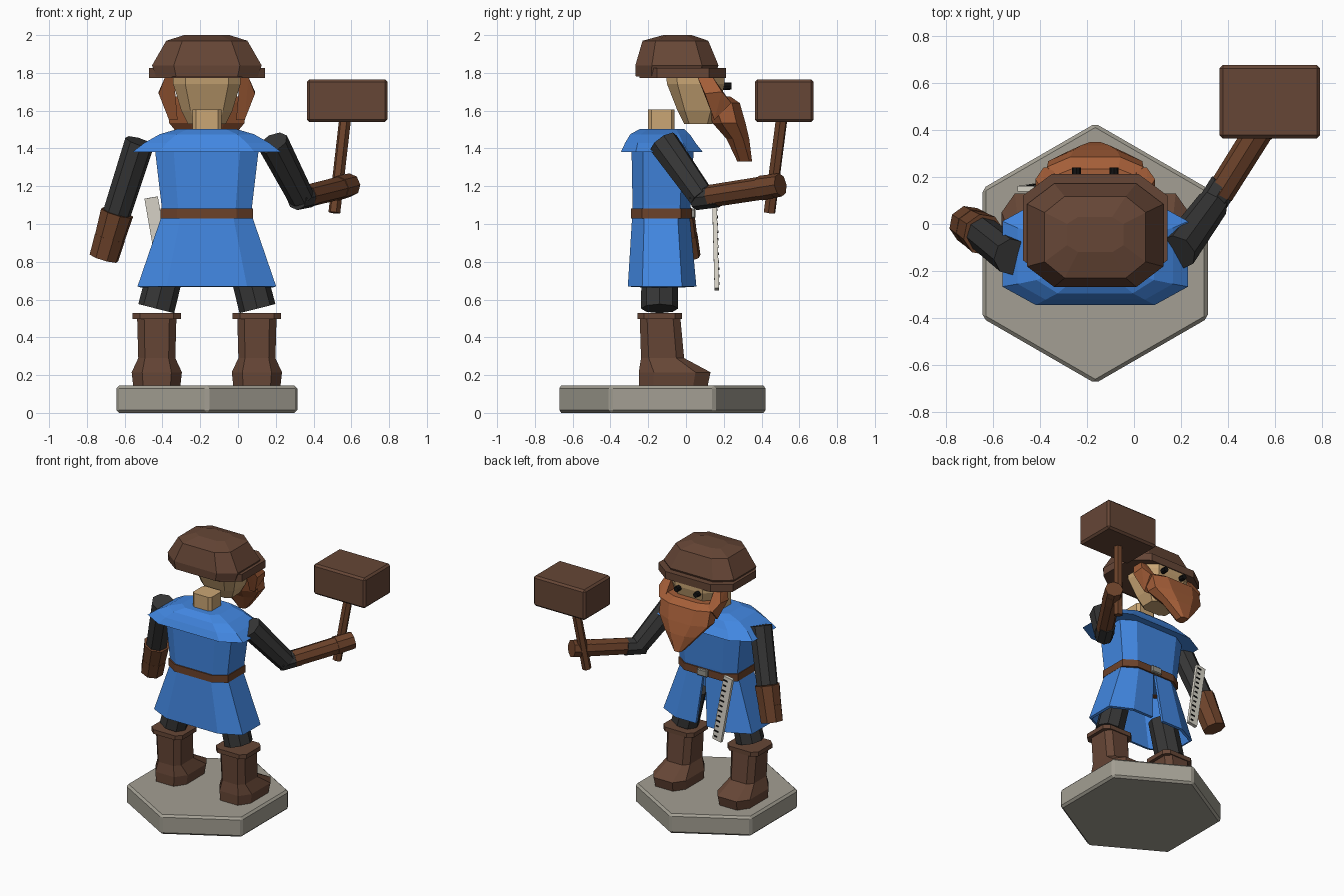
import bpy, bmesh
from mathutils import Vector

old = bpy.data.objects.get("Cube")
if old:
    bpy.data.objects.remove(old, do_unlink=True)

MID = -0.165  # centre line of the figure


def material(name, r, g, b):
    col = [((c / 255 + 0.055) / 1.055) ** 2.4 for c in (r, g, b)] + [1]
    m = bpy.data.materials.new(name)
    m.use_nodes = True
    m.diffuse_color = col
    m.node_tree.nodes["Principled BSDF"].inputs["Base Color"].default_value = col
    return m


blue = material("blue cloth", 66, 135, 225)
leather = material("brown leather", 102, 70, 54)
strap = material("warm brown", 108, 66, 42)
stone = material("stone", 163, 159, 147)
skin = material("skin", 202, 166, 117)
ginger = material("ginger hair", 164, 94, 56)
dark = material("dark cloth", 54, 54, 54)
black = material("black", 18, 18, 18)
ivory = material("ivory", 216, 212, 200)
metal = material("buckle metal", 150, 148, 140)


def finish(name, bm, mat, bevel=0):
    bmesh.ops.recalc_face_normals(bm, faces=bm.faces)
    me = bpy.data.meshes.new(name)
    bm.to_mesh(me)
    bm.free()
    me.materials.append(mat)
    ob = bpy.data.objects.new(name, me)
    bpy.context.collection.objects.link(ob)
    if bevel:
        mod = ob.modifiers.new("bevel", "BEVEL")
        mod.width, mod.segments = bevel, 1
    return ob


def ring(hx, y0, y1, z, cut=0.3, cx=MID):
    """Rectangle with cut corners, half width hx, from y0 to y1."""
    cy, hy = (y0 + y1) / 2, (y1 - y0) / 2
    a, b = hx * (1 - cut * 1.2), hy * (1 - cut * 1.2)
    pts = [(a, hy), (hx, b), (hx, -b), (a, -hy), (-a, -hy), (-hx, -b), (-hx, b), (-a, hy)]
    return [Vector((cx + x, cy + y, z)) for x, y in pts]


def loft(name, rings, mat, closed=True):
    bm = bmesh.new()
    loops = [[bm.verts.new(p) for p in r] for r in rings]
    n = len(loops[0])
    for lo, hi in zip(loops, loops[1:]):
        for i in range(n if closed else n - 1):
            j = (i + 1) % n
            bm.faces.new((lo[i], lo[j], hi[j], hi[i]))
    if closed:
        bm.faces.new(loops[0])
        bm.faces.new(loops[-1])
    return finish(name, bm, mat)


def tube(name, p, q, r1, r2, mat, sides=8):
    p, q = Vector(p), Vector(q)
    bm = bmesh.new()
    bmesh.ops.create_cone(bm, cap_ends=True, segments=sides, radius1=r1, radius2=r2, depth=(q - p).length)
    rot = (q - p).to_track_quat("Z", "Y").to_matrix().to_4x4()
    rot.translation = (p + q) / 2
    bm.transform(rot)
    return finish(name, bm, mat)


def box(name, centre, size, mat, bevel=0, tilt=None):
    bm = bmesh.new()
    bmesh.ops.create_cube(bm, size=1)
    bmesh.ops.scale(bm, vec=size, verts=bm.verts)
    if tilt:
        bm.transform(Vector(tilt).to_track_quat("Z", "Y").to_matrix().to_4x4())
    bmesh.ops.translate(bm, vec=centre, verts=bm.verts)
    return finish(name, bm, mat, bevel)


def hull(name, pts, mat):
    bm = bmesh.new()
    for p in pts:
        bm.verts.new(p)
    bmesh.ops.convex_hull(bm, input=bm.verts)
    bmesh.ops.dissolve_limit(bm, angle_limit=0.02, verts=bm.verts, edges=bm.edges)
    return finish(name, bm, mat)


# Hexagonal base
bm = bmesh.new()
bmesh.ops.create_cone(bm, cap_ends=True, segments=6, radius1=0.553, radius2=0.553, depth=0.145)
bmesh.ops.translate(bm, vec=(MID, -0.125, 0.0725), verts=bm.verts)
finish("base", bm, stone, 0.015)

# Legs, boots and sideburns on both sides
for side, s in (("left", 1), ("right", -1)):
    cx = MID + s * 0.265
    tube(side + "_leg", (MID + s * 0.2, -0.14, 0.82), (MID + s * 0.268, -0.14, 0.552), 0.095, 0.098, dark)
    loft(side + "_boot", [
        ring(0.125, -0.25, 0.115, 0.145, 0.35, cx),
        ring(0.133, -0.25, 0.13, 0.215, 0.35, cx),
        ring(0.098, -0.238, -0.01, 0.29, 0.3, cx),
        ring(0.104, -0.245, -0.03, 0.505, 0.3, cx)], leather)
    loft(side + "_boot_cuff", [ring(0.128, -0.258, -0.022, z, 0.25, cx) for z in (0.498, 0.53)], leather)
    outline = [(0.06, 1.78, 0.2), (0.14, 1.78, 0.2), (0.24, 1.64, 0.2), (0.15, 1.55, 0.18),
               (0.1, 1.69, 0.235), (0.19, 1.7, 0.235)]
    hull(side + "_sideburn", [(MID + s * (x + t), y, z) for y, z, x in outline for t in (-0.025, 0.02)], ginger)
    tube(side + "_eye", (MID + s * 0.08, 0.18, 1.73), (MID + s * 0.08, 0.24, 1.73), 0.021, 0.019, black)

# Skirt: an open shell with a slit at the front
panels = []
for hx, y0, y1, z, gap in ((0.367, -0.308, 0.055, 0.67, 0.045), (0.24, -0.285, 0.02, 1.04, 0.008)):
    r = ring(hx, y0, y1, z, 0.35)
    panels.append([Vector((MID + gap, y1, z))] + r + [Vector((MID - gap, y1, z))])
skirt = loft("skirt", panels, blue, closed=False)
solid = skirt.modifiers.new("thickness", "SOLIDIFY")
solid.thickness, solid.offset = 0.02, -1

# Torso, belt and shoulder cape
loft("torso", [ring(0.235, -0.282, 0.02, 1.03), ring(0.24, -0.283, 0.025, 1.1),
               ring(0.273, -0.288, 0.04, 1.38), ring(0.24, -0.27, 0.02, 1.44)], blue)
loft("belt", [ring(0.245, -0.292, 0.032, z) for z in (1.03, 1.083)], strap)
box("buckle", (MID, 0.036, 1.056), (0.085, 0.03, 0.05), metal, 0.006)
loft("shoulder_cape", [ring(0.395, -0.345, 0.09, 1.38), ring(0.33, -0.322, 0.05, 1.43),
                       ring(0.25, -0.295, 0.02, 1.475), ring(0.155, -0.245, -0.01, 1.503)], blue)

# Neck and head
loft("neck", [ring(0.077, -0.2, -0.06, z, 0.2) for z in (1.46, 1.605)], skin)
loft("head", [ring(0.1, -0.01, 0.14, 1.53), ring(0.135, -0.045, 0.17, 1.6),
              ring(0.178, -0.1, 0.205, 1.74), ring(0.178, -0.11, 0.205, 1.82)], skin)

# Beard tapering to a blunt tip
loft("beard", [ring(0.17, 0.1, 0.235, 1.675, 0.35), ring(0.205, 0.11, 0.285, 1.64, 0.4),
               ring(0.2, 0.14, 0.315, 1.535, 0.45), ring(0.13, 0.215, 0.335, 1.45, 0.45),
               ring(0.03, 0.272, 0.35, 1.33, 0.3)], ginger)

# Hat
loft("hat_brim", [ring(0.307, -0.245, 0.212, z, 0.33) for z in (1.772, 1.827)], leather)
loft("hat_crown", [ring(0.27, -0.266, 0.15, 1.782, 0.33), ring(0.29, -0.268, 0.172, 1.84, 0.33),
                   ring(0.215, -0.23, 0.118, 1.97, 0.33), ring(0.12, -0.12, 0.03, 2.0, 0.33)], leather)

# Hanging arm
shoulder, elbow, wrist = (-0.52, -0.14, 1.435), (-0.64, -0.045, 1.06), (-0.71, 0.0, 0.82)
tube("right_upper_arm", shoulder, elbow, 0.08, 0.075, dark)
tube("right_glove", elbow, wrist, 0.09, 0.076, strap)
tube("right_glove_cuff", (-0.678, -0.02, 0.93), wrist, 0.084, 0.08, strap)

# Raised arm
shoulder, elbow, wrist = (0.185, -0.12, 1.43), (0.335, 0.085, 1.14), (0.575, 0.465, 1.2)
tube("left_upper_arm", shoulder, elbow, 0.083, 0.07, dark)
tube("left_elbow", (0.31, 0.05, 1.135), (0.385, 0.17, 1.15), 0.062, 0.062, dark)
tube("left_glove", (0.365, 0.13, 1.148), wrist, 0.06, 0.062, strap)
tube("left_fist", (0.53, 0.395, 1.19), (0.595, 0.5, 1.207), 0.066, 0.062, strap)

# Mallet
tube("mallet_handle", (0.51, 0.442, 1.06), (0.572, 0.512, 1.6), 0.032, 0.032, strap, 6)
box("mallet_head", (0.578, 0.52, 1.653), (0.428, 0.312, 0.226), leather, 0.014)

# Ruler with tick marks, hanging from the belt
top, foot = Vector((-0.46, 0.15, 1.14)), Vector((-0.375, 0.163, 0.655))
along = (top - foot).normalized()
across = along.cross(Vector((0, 1, 0))).normalized()
front = across.cross(along).normalized()
front = front if front.y > 0 else -front


def slab(name, centre, w, d, h, mat):
    hull(name, [centre + across * w * a + front * d * b + along * h * c
                for a in (-1, 1) for b in (-1, 1) for c in (-1, 1)], mat)


slab("ruler", (top + foot) / 2, 0.036, 0.012, (top - foot).length / 2, ivory)
for i in range(12):
    spot = foot.lerp(top, (i + 0.7) / 12.4) + front * 0.013 - across * 0.014
    slab("ruler_tick", spot, 0.016 if i % 2 else 0.011, 0.003, 0.005, black)
